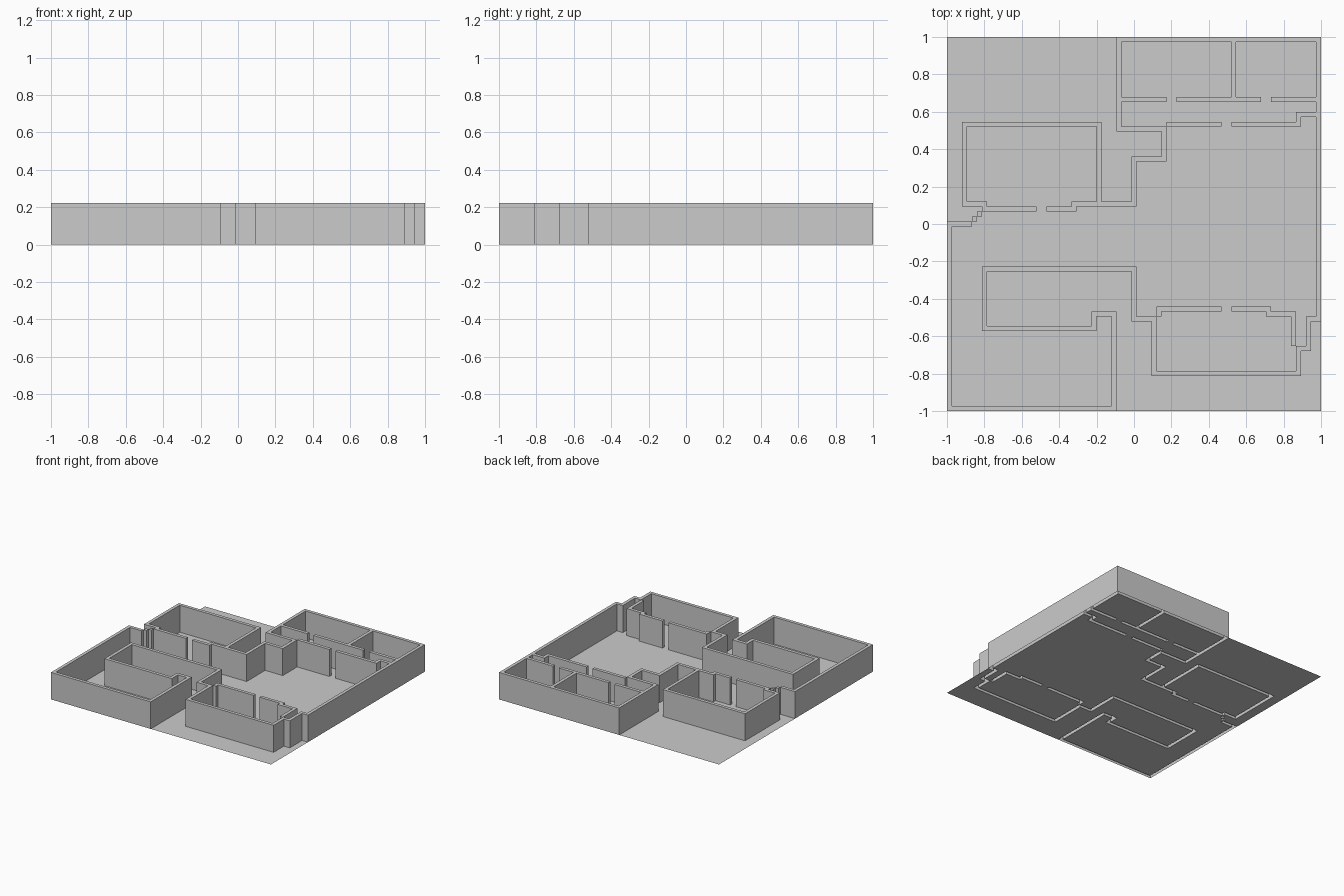
import bpy, bmesh

if "Cube" in bpy.data.objects:
    bpy.data.objects.remove(bpy.data.objects["Cube"])

N = 75               # the plan is drawn on a 75 x 75 grid, walls are one cell thick
U = 2 / N
H = 0.222

# Wall runs as paths through grid cells (column, row)
OUTLINE = [[(4, 37), (0, 37), (0, 0), (33, 0), (33, 19), (29, 19), (29, 16), (7, 16),
            (7, 28), (37, 28), (37, 18), (41, 18), (41, 7), (70, 7), (70, 12), (72, 12),
            (72, 18), (74, 18), (74, 74), (34, 74), (34, 56), (43, 56), (43, 50),
            (37, 50), (37, 41), (25, 41), (25, 40), (20, 40)]]
FRONT_ROOM = [[(54, 20), (42, 20), (42, 19)],
              [(57, 20), (64, 20), (64, 19), (69, 19), (69, 13)]]
LEFT_ROOM = [[(17, 40), (7, 40), (7, 41), (3, 41), (3, 57), (30, 57), (30, 41)],
             [(5, 38), (5, 38)], [(6, 39), (6, 39)]]
BACK_ROOMS = [[(34, 62), (43, 62)], [(46, 62), (62, 62)], [(65, 62), (74, 62)],
              [(57, 62), (57, 74)], [(44, 57), (54, 57)],
              [(57, 57), (70, 57), (70, 59), (74, 59)]]


def cells_on(paths):
    """All grid cells crossed by the wall paths."""
    cells = set()
    for path in paths:
        for (a, b), (c, d) in zip(path, path[1:]):
            cells |= {(x, y) for x in range(min(a, c), max(a, c) + 1)
                      for y in range(min(b, d), max(b, d) + 1)}
    return cells


def rects(cells, grow_x=True, grow_y=True):
    """Merge cells into large rectangles (x0, y0, x1, y1)."""
    left, out = set(cells), []
    for x, y in sorted(cells, key=lambda c: (c[1], c[0])):
        if (x, y) not in left:
            continue
        x1, y1 = x + 1, y + 1
        while grow_x and (x1, y) in left:
            x1 += 1
        while grow_y and all((i, y1) in left for i in range(x, x1)):
            y1 += 1
        left -= {(i, j) for i in range(x, x1) for j in range(y, y1)}
        out.append((x, y, x1, y1))
    return out


def quad(bm, pts):
    bm.faces.new([bm.verts.new((x * U - 1, y * U - 1, z)) for x, y, z in pts])


def flat(bm, cells, z):
    for x0, y0, x1, y1 in rects(cells):
        quad(bm, [(x0, y0, z), (x1, y0, z), (x1, y1, z), (x0, y1, z)])


def upright(bm, a, b):
    quad(bm, [(*a, 0), (*b, 0), (*b, H), (*a, H)])


def finish(bm, name):
    bmesh.ops.remove_doubles(bm, verts=bm.verts, dist=1e-5)
    mesh = bpy.data.meshes.new(name)
    bm.to_mesh(mesh)
    bm.free()
    bpy.context.collection.objects.link(bpy.data.objects.new(name, mesh))


wall = cells_on(OUTLINE + FRONT_ROOM + LEFT_ROOM + BACK_ROOMS)

# Floor fills everything that is not wall
bm = bmesh.new()
flat(bm, {(x, y) for x in range(N) for y in range(N)} - wall, 0)
finish(bm, "floor")

# Walls: flat tops and upright sides, open underneath
bm = bmesh.new()
flat(bm, wall, H)
for s in (-1, 1):
    facing_y = {(x, y) for x, y in wall if (x, y + s) not in wall}
    for x0, y0, x1, y1 in rects(facing_y, grow_y=False):
        y = y0 if s < 0 else y1
        upright(bm, *[(x0, y), (x1, y)][::-s])
    facing_x = {(x, y) for x, y in wall if (x + s, y) not in wall}
    for x0, y0, x1, y1 in rects(facing_x, grow_x=False):
        x = x0 if s < 0 else x1
        upright(bm, *[(x, y0), (x, y1)][::s])
finish(bm, "walls")
